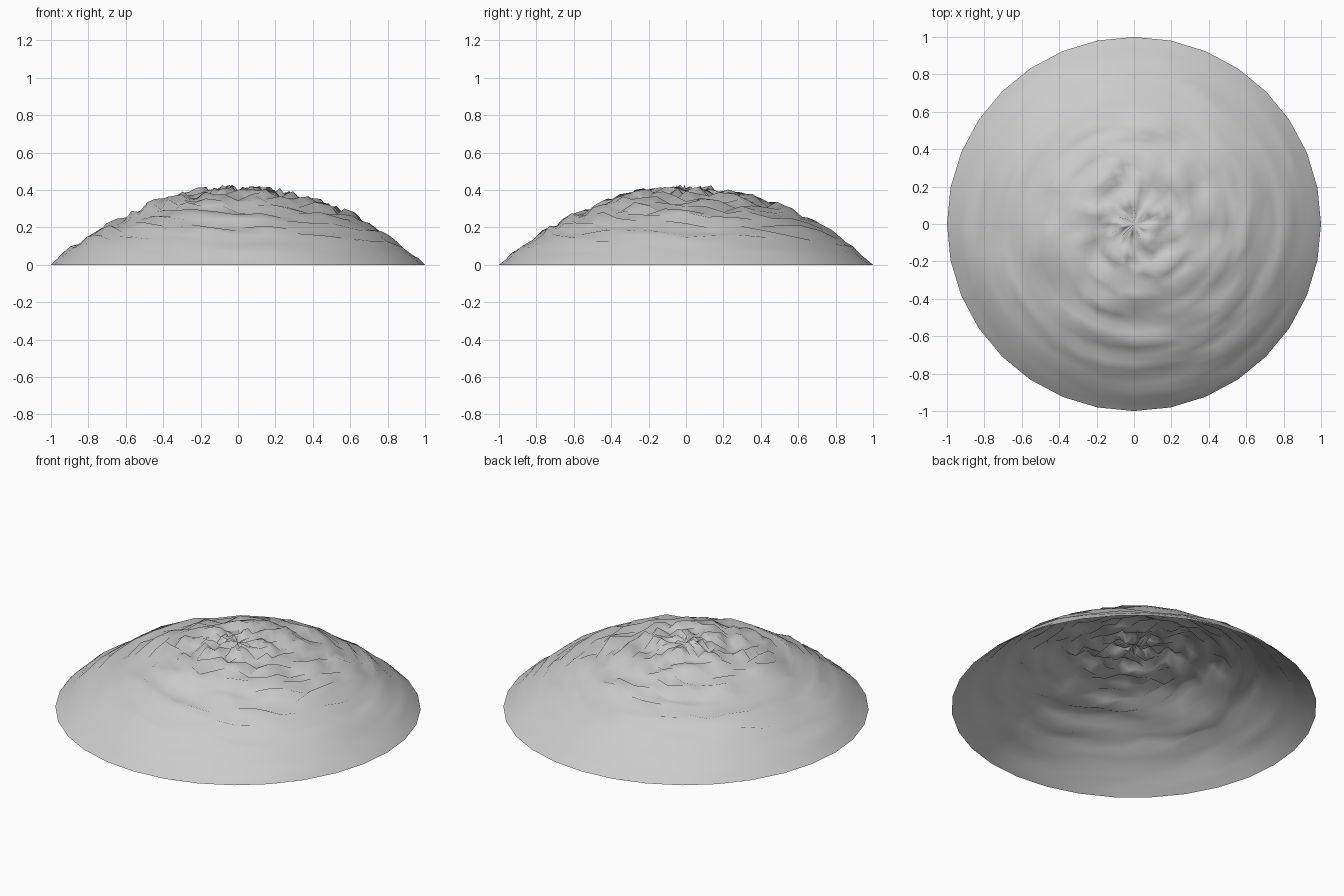
import bpy, bmesh, math, random

cube = bpy.data.objects.get("Cube")
if cube:
    bpy.data.objects.remove(cube)

SEGMENTS, RINGS = 32, 24
HEIGHT = 0.395
SPHERE_R = (1 + HEIGHT ** 2) / (2 * HEIGHT)
RIM_ANGLE = math.asin(1 / SPHERE_R)
random.seed(7)


def dome_point(ring, seg):
    """Point on a shallow spherical cap, roughened toward the crown."""
    t = ring / RINGS
    polar = RIM_ANGLE * t
    r = SPHERE_R * math.sin(polar)
    z = SPHERE_R * math.cos(polar) - (SPHERE_R - HEIGHT)
    rough = 0.036 * (1 - t ** 2) ** 0.8
    z += random.uniform(-rough, rough)
    a = math.tau * seg / SEGMENTS
    return r * math.cos(a), r * math.sin(a), z


# Grey rock material
rock = bpy.data.materials.new("rock grey")
rock.use_nodes = True
rock.diffuse_color = (0.6, 0.6, 0.6, 1)
rock.node_tree.nodes["Principled BSDF"].inputs["Base Color"].default_value = rock.diffuse_color

# Open mound shell: crown fan and concentric rings
bm = bmesh.new()
crown = bm.verts.new((0, 0, HEIGHT))
rings = [[bm.verts.new(dome_point(i, s)) for s in range(SEGMENTS)]
         for i in range(1, RINGS + 1)]
for s in range(SEGMENTS):
    n = (s + 1) % SEGMENTS
    bm.faces.new((crown, rings[0][s], rings[0][n]))
    for inner, outer in zip(rings, rings[1:]):
        bm.faces.new((inner[s], outer[s], outer[n], inner[n]))
for face in bm.faces:
    face.smooth = True

mesh = bpy.data.meshes.new("rocky_mound")
bm.to_mesh(mesh)
bm.free()
mesh.materials.append(rock)
mound = bpy.data.objects.new("rocky_mound", mesh)
bpy.context.collection.objects.link(mound)
